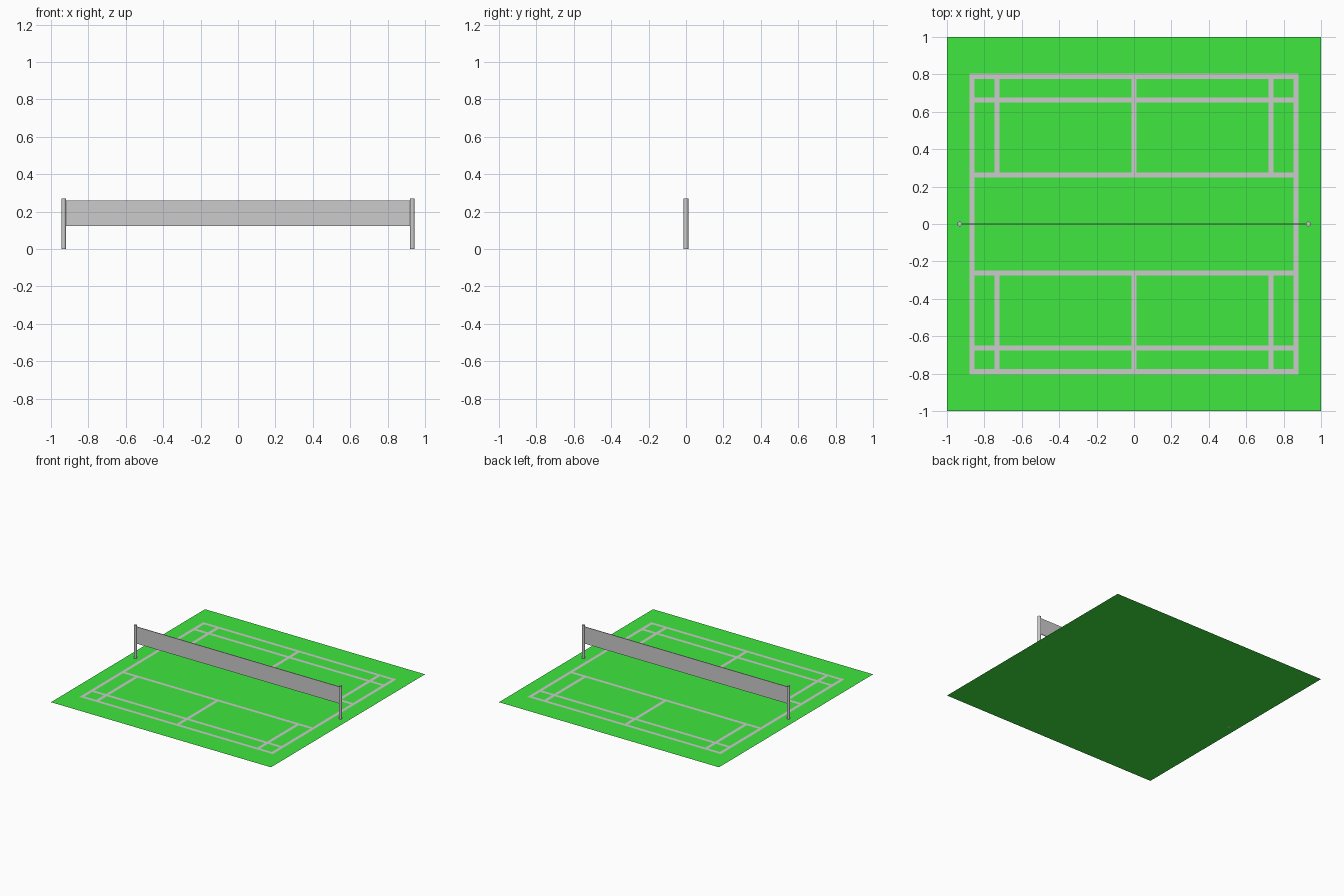
import bpy, bmesh, math

if "Cube" in bpy.data.objects:
    bpy.data.objects.remove(bpy.data.objects["Cube"])

LINE_W = 0.027        # painted line width
LINE_Z = 0.001        # lines sit just above the ground
SIDE_X, INNER_X = 0.865, 0.732
BASE_Y, LONG_Y, SHORT_Y = 0.79, 0.663, 0.262
H = LINE_W / 2


def material(name, color):
    mat = bpy.data.materials.new(name)
    mat.diffuse_color = color
    mat.use_nodes = True
    mat.node_tree.nodes["Principled BSDF"].inputs["Base Color"].default_value = mat.diffuse_color
    return mat


def flat_object(name, rects, z):
    """One mesh of flat upward-facing rectangles (x0, x1, y0, y1)."""
    bm = bmesh.new()
    for x0, x1, y0, y1 in rects:
        bm.faces.new([bm.verts.new((x, y, z))
                      for x, y in ((x0, y0), (x1, y0), (x1, y1), (x0, y1))])
    mesh = bpy.data.meshes.new(name)
    bm.to_mesh(mesh)
    bm.free()
    obj = bpy.data.objects.new(name, mesh)
    bpy.context.collection.objects.link(obj)
    return obj


# Court ground
ground = flat_object("court_ground", [(-1, 1, -1, 1)], 0)
ground.data.materials.append(material("court_green", (0.05, 0.8, 0.05, 1)))

# Sidelines run the full length of the court
flat_object("sidelines", [(s * SIDE_X - H, s * SIDE_X + H, -BASE_Y - H, BASE_Y + H)
                          for s in (-1, 1)], LINE_Z)

# Cross lines span between the sidelines
flat_object("cross_lines", [(-SIDE_X + H, SIDE_X - H, s * y - H, s * y + H)
                            for s in (-1, 1) for y in (BASE_Y, LONG_Y, SHORT_Y)], LINE_Z)

# Centre and inner side lines fill the gaps between the cross lines
rects = []
for x in (-INNER_X, 0, INNER_X):
    for near, far in ((SHORT_Y, LONG_Y), (LONG_Y, BASE_Y)):
        rects.append((x - H, x + H, near + H, far - H))
        rects.append((x - H, x + H, -far + H, -near - H))
flat_object("service_lines", rects, LINE_Z)

# Net posts
POST_X, POST_R, POST_H = 0.932, 0.0125, 0.27
for side, name in ((-1, "left_post"), (1, "right_post")):
    bpy.ops.mesh.primitive_cylinder_add(vertices=24, radius=POST_R, depth=POST_H,
                                        location=(side * POST_X, 0, POST_H / 2))
    bpy.context.object.name = name
    bpy.ops.object.shade_smooth_by_angle(angle=math.radians(40))

# Net panel hung between the posts
NET_LOW, NET_TOP = 0.122, 0.26
bpy.ops.mesh.primitive_cube_add(size=1, location=(0, 0, (NET_LOW + NET_TOP) / 2))
net = bpy.context.object
net.name = "net"
net.scale = (2 * POST_X, 0.006, NET_TOP - NET_LOW)
bpy.ops.object.transform_apply(location=False, rotation=False, scale=True)
